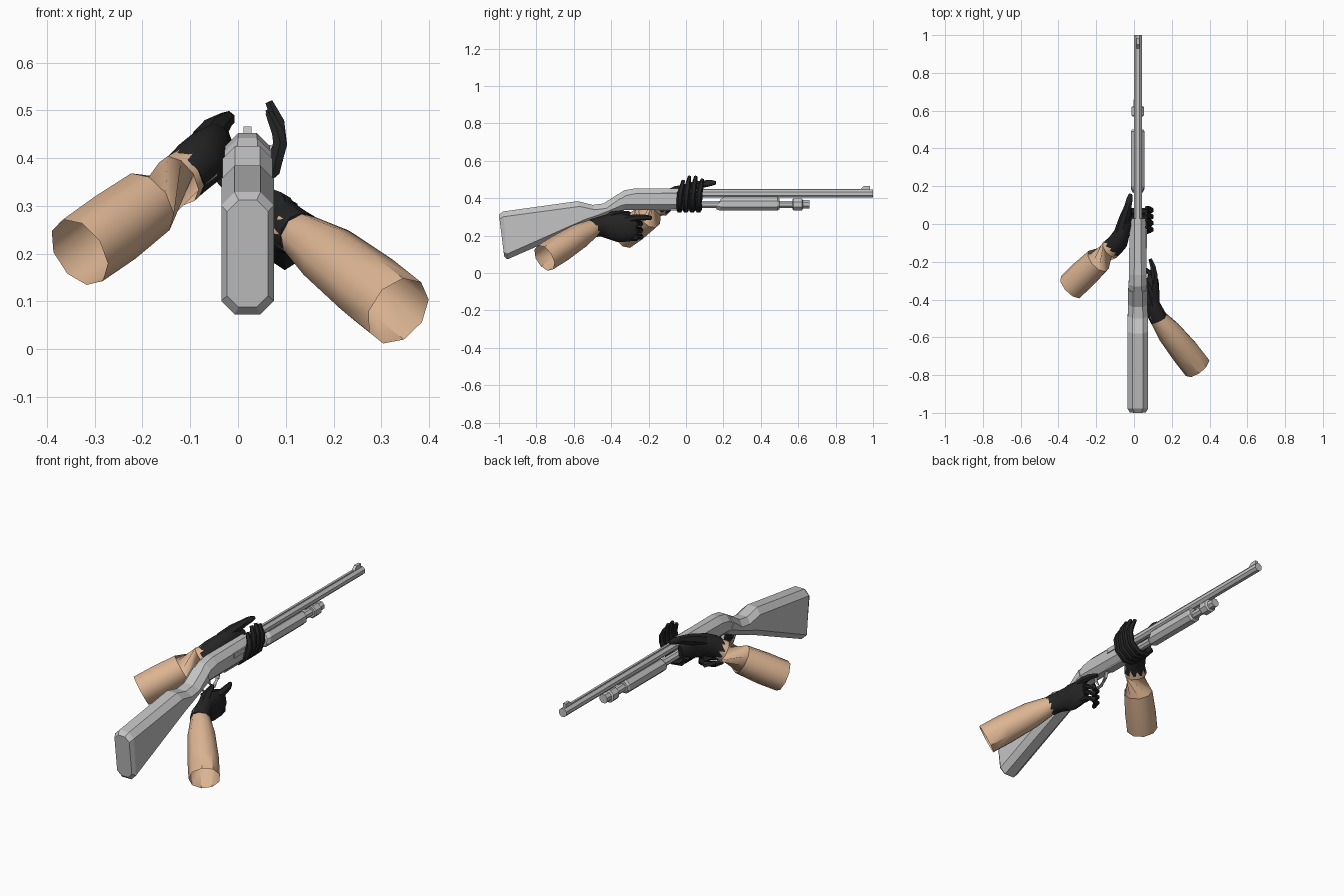
import bpy, bmesh, math
from mathutils import Vector

CX = 0.02  # centre line of the gun


def material(name, rgb):
    m = bpy.data.materials.new(name)
    m.diffuse_color = (*rgb, 1)
    return m


GREY = material("gun grey", (0.55, 0.55, 0.55))
BLACK = material("glove black", (0.018, 0.018, 0.019))
SKIN = material("skin", (0.72, 0.46, 0.29))


def loft(name, rings, mat, caps=True, smooth=0):
    """Skin a row of equal-length point rings."""
    bm = bmesh.new()
    vs = [[bm.verts.new(p) for p in r] for r in rings]
    n = len(vs[0])
    for a, b in zip(vs, vs[1:]):
        for i in range(n):
            j = (i + 1) % n
            bm.faces.new((a[i], a[j], b[j], b[i]))
    if caps:
        bm.faces.new(vs[0][::-1])
        bm.faces.new(vs[-1])
    bmesh.ops.recalc_face_normals(bm, faces=bm.faces)
    me = bpy.data.meshes.new(name)
    bm.to_mesh(me)
    bm.free()
    me.materials.append(mat)
    ob = bpy.data.objects.new(name, me)
    bpy.context.collection.objects.link(ob)
    if smooth:
        bpy.ops.object.select_all(action='DESELECT')
        ob.select_set(True)
        bpy.context.view_layer.objects.active = ob
        bpy.ops.object.shade_smooth_by_angle(angle=math.radians(smooth))
    return ob


def tube(name, path, radii, mat, n=8, caps=True, smooth=0):
    """Round or oval tube; radii are numbers or (side, upright) pairs."""
    pts = [Vector(p) for p in path]
    rings = []
    for k, p in enumerate(pts):
        t = (pts[min(k + 1, len(pts) - 1)] - pts[max(k - 1, 0)]).normalized()
        ref = Vector((0, 1, 0)) if abs(t.y) < 0.6 else Vector((0, 0, 1))
        u = t.cross(ref).normalized()
        v = u.cross(t)
        r = radii[k]
        ru, rv = r if isinstance(r, tuple) else (r, r)
        rings.append([p + u * ru * math.cos(a) + v * rv * math.sin(a)
                      for a in ((i + 0.5) * 2 * math.pi / n for i in range(n))])
    return loft(name, rings, mat, caps, smooth)


def body(name, sections):
    """Chamfered box loft: (y top, z top, y bottom, z bottom, half width, chamfer)."""
    rings = []
    for yt, zt, yb, zb, w, c in sections:
        outline = [(-w, zb + c), (-w, zt - c), (-w + c, zt), (w - c, zt),
                   (w, zt - c), (w, zb + c), (w - c, zb), (-w + c, zb)]
        rings.append([(CX + x, yb + (yt - yb) * (z - zb) / (zt - zb), z) for x, z in outline])
    return loft(name, rings, GREY)


def along(name, z, steps, n=8):
    """Straight barrel-like part from (y, radius) steps."""
    return tube(name, [(CX, y, z) for y, _ in steps], [r for _, r in steps], GREY, n)


def box(name, x0, x1, y0, y1, z0, z1, slope=0):
    return loft(name, [[(x0, y0, z0), (x1, y0, z0), (x1, y1, z0), (x0, y1, z0)],
                       [(x0, y0 + slope, z1), (x1, y0 + slope, z1), (x1, y1, z1), (x0, y1, z1)]], GREY)


# Stock and receiver
body("stock", [
    (-1.0, 0.312, -0.972, 0.088, 0.043, 0.024),
    (-0.978, 0.329, -0.955, 0.073, 0.055, 0.028),
    (-0.58, 0.384, -0.53, 0.258, 0.055, 0.028),
    (-0.5, 0.364, -0.46, 0.283, 0.053, 0.026),
    (-0.44, 0.372, -0.40, 0.305, 0.052, 0.026),
    (-0.36, 0.425, -0.33, 0.338, 0.052, 0.026)])
body("receiver", [
    (-0.37, 0.415, -0.335, 0.338, 0.048, 0.026),
    (-0.33, 0.442, -0.30, 0.338, 0.048, 0.028),
    (-0.27, 0.453, -0.26, 0.338, 0.047, 0.028),
    (0.03, 0.453, 0.03, 0.338, 0.043, 0.027)])
box("ejection_port", CX + 0.04, CX + 0.05, -0.13, -0.01, 0.402, 0.427)
box("loading_port", CX - 0.02, CX + 0.02, -0.17, -0.03, 0.333, 0.342)

# Barrel, open at the muzzle
along("barrel", 0.424, [(0.0, 0.023), (1.0, 0.023), (1.0, 0.016), (0.9, 0.016)])
box("front_sight", CX - 0.008, CX + 0.008, 0.925, 0.985, 0.44, 0.466, 0.025)
box("barrel_rib", CX - 0.006, CX + 0.006, 0.03, 0.93, 0.44, 0.45)

# Magazine tube, sliding grip and end cap
along("magazine_tube", 0.366, [(0.0, 0.021), (0.66, 0.021)])
along("end_cap", 0.367, [(0.57, 0.03), (0.575, 0.035), (0.62, 0.035), (0.625, 0.024), (0.66, 0.024)])
body("slide_grip", [
    (0.185, 0.395, 0.16, 0.342, 0.027, 0.015),
    (0.205, 0.406, 0.18, 0.334, 0.036, 0.02),
    (0.49, 0.406, 0.49, 0.334, 0.036, 0.02),
    (0.5, 0.398, 0.5, 0.342, 0.03, 0.018)])

# Trigger guard and trigger
tube("trigger_guard", [(CX, -0.345, 0.335), (CX, -0.33, 0.295), (CX, -0.29, 0.275),
                       (CX, -0.23, 0.28), (CX, -0.20, 0.31), (CX, -0.19, 0.34)],
     [(0.012, 0.005)] * 6, GREY, 4)
tube("trigger", [(CX, -0.275, 0.34), (CX, -0.27, 0.315), (CX, -0.255, 0.295)],
     [0.008, 0.007, 0.004], GREY, 4)

# Forearms, open at the elbow
tube("right_forearm", [(0.335, -0.757, 0.08), (0.275, -0.68, 0.128), (0.19, -0.575, 0.195),
                       (0.135, -0.505, 0.235), (0.108, -0.465, 0.25)],
     [0.077, 0.077, 0.068, 0.05, 0.045], SKIN, 9, False, 40)
tube("left_forearm", [(-0.332, -0.333, 0.203), (-0.265, -0.268, 0.25), (-0.19, -0.195, 0.305),
                      (-0.125, -0.135, 0.355), (-0.08, -0.095, 0.387)],
     [0.078, 0.079, 0.073, 0.056, 0.05], SKIN, 9, False, 40)

# Right glove: palm below the grip, fingers curling under the gun
tube("right_palm", [(0.132, -0.505, 0.237), (0.112, -0.465, 0.248), (0.098, -0.42, 0.25),
                    (0.098, -0.36, 0.242), (0.098, -0.30, 0.238), (0.095, -0.265, 0.24)],
     [(0.05, 0.05), (0.048, 0.052), (0.04, 0.066), (0.038, 0.077), (0.034, 0.07), (0.022, 0.05)],
     BLACK, 10, True, 50)
for i in range(3):
    z = 0.19 + 0.034 * i
    tube(f"right_finger_{i + 1}", [(0.1, -0.31, z), (0.092, -0.265, z), (0.06, -0.245, z + 0.005),
                                   (0.02, -0.27, z + 0.005), (0.005, -0.31, z + 0.003)],
         [0.018, 0.019, 0.018, 0.016, 0.01], BLACK, 6, True, 50)
tube("right_index_finger", [(0.105, -0.32, 0.285), (0.108, -0.27, 0.295), (0.1, -0.225, 0.297),
                            (0.085, -0.185, 0.295)], [0.022, 0.019, 0.016, 0.01], BLACK, 6, True, 50)
tube("right_thumb", [(0.1, -0.44, 0.275), (0.088, -0.39, 0.305), (0.075, -0.34, 0.315),
                     (0.06, -0.30, 0.32)], [0.028, 0.025, 0.019, 0.01], BLACK, 6, True, 50)

# Left glove: palm on the left side, thumb forward, fingers up the right side
tube("left_palm", [(-0.115, -0.128, 0.36), (-0.085, -0.095, 0.388), (-0.065, -0.05, 0.405),
                   (-0.048, 0.0, 0.412), (-0.036, 0.05, 0.41), (-0.026, 0.085, 0.405)],
     [(0.055, 0.052), (0.054, 0.056), (0.044, 0.06), (0.036, 0.062), (0.028, 0.055), (0.016, 0.04)],
     BLACK, 10, True, 50)
tube("left_thumb", [(-0.07, -0.04, 0.43), (-0.05, 0.03, 0.458), (-0.032, 0.09, 0.475),
                    (-0.022, 0.135, 0.482), (-0.018, 0.16, 0.482)],
     [0.034, 0.029, 0.02, 0.017, 0.009], BLACK, 7, True, 50)
for i in range(4):
    y = -0.035 + 0.034 * i
    h = (-0.022, 0, 0, -0.015)[i]
    tube(f"left_finger_{i + 1}", [(-0.05, y, 0.38), (-0.02, y, 0.345), (0.03, y, 0.338),
                                  (0.074, y, 0.375), (0.088, y + 0.005, 0.43),
                                  (0.084, y + 0.012, 0.475 + h), (0.065, y + 0.02, 0.517 + h)],
         [0.018, 0.019, 0.018, 0.017, 0.017, 0.015, 0.009], BLACK, 6, True, 50)
